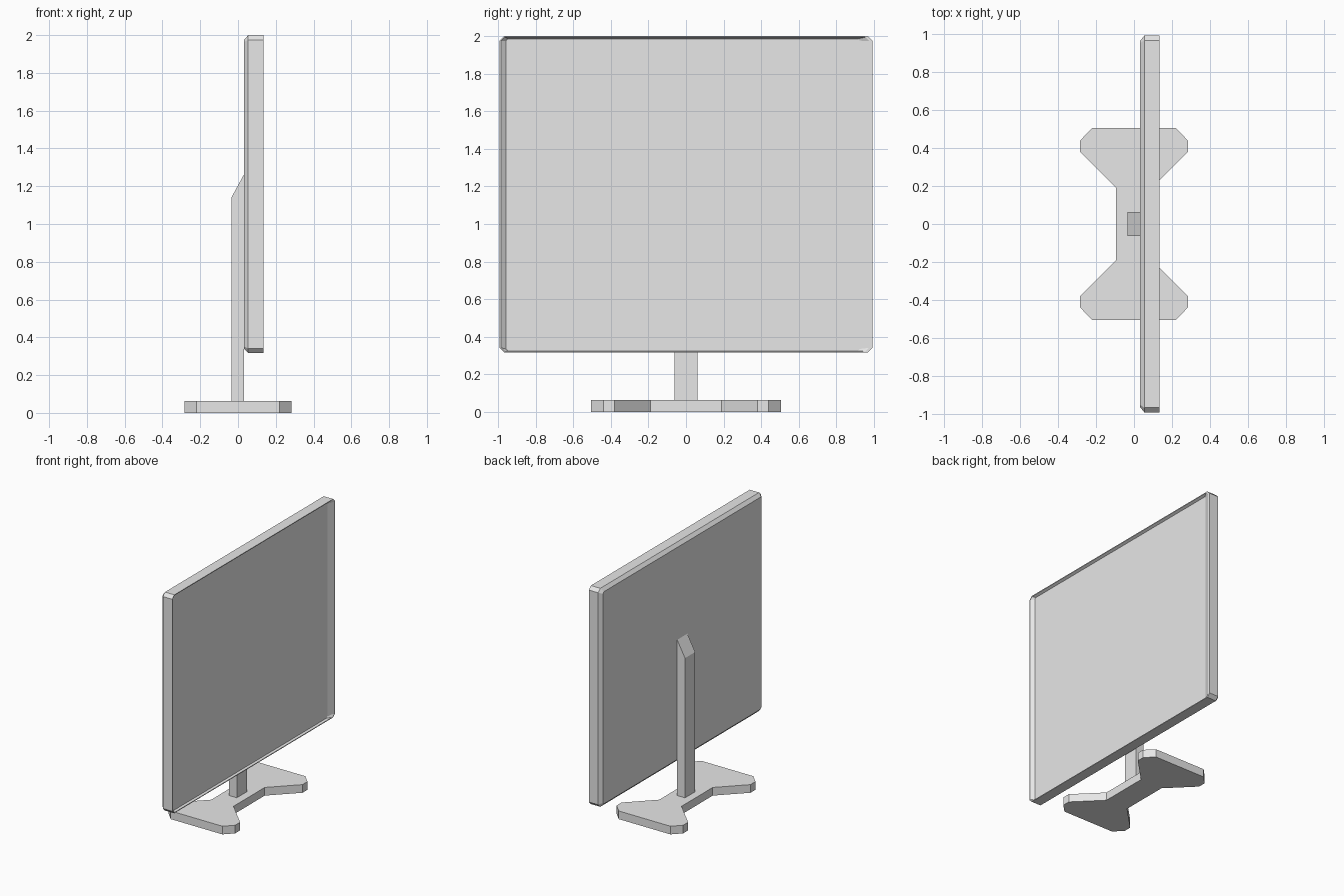
import bpy, bmesh

cube = bpy.data.objects.get("Cube")
if cube:
    bpy.data.objects.remove(cube, do_unlink=True)

grey = bpy.data.materials.new("plain_grey")
grey.use_nodes = True
grey.diffuse_color = (0.8, 0.8, 0.8, 1)
grey.node_tree.nodes["Principled BSDF"].inputs["Base Color"].default_value = (0.8, 0.8, 0.8, 1)


def loft(name, rings):
    """Join matching rings of points into one closed solid."""
    bm = bmesh.new()
    loops = [[bm.verts.new(p) for p in ring] for ring in rings]
    n = len(loops[0])
    for a, b in zip(loops, loops[1:]):
        for i in range(n):
            j = (i + 1) % n
            bm.faces.new((a[i], a[j], b[j], b[i]))
    bm.faces.new(loops[0])
    bm.faces.new(loops[-1])
    bmesh.ops.recalc_face_normals(bm, faces=bm.faces[:])
    mesh = bpy.data.meshes.new(name)
    bm.to_mesh(mesh)
    bm.free()
    mesh.materials.append(grey)
    obj = bpy.data.objects.new(name, mesh)
    bpy.context.collection.objects.link(obj)
    return obj


def cut_rectangle(x, y0, y1, z0, z1, c):
    """Upright rectangle with clipped corners at depth x."""
    return [(x, y, z) for y, z in (
        (y0 + c, z0), (y1 - c, z0), (y1, z0 + c), (y1, z1 - c),
        (y1 - c, z1), (y0 + c, z1), (y0, z1 - c), (y0, z0 + c))]


# Display: bevelled back edge, straight sides, thin rim and recessed screen
loft("display", [
    cut_rectangle(0.032, -0.965, 0.965, 0.34, 1.975, 0.012),
    cut_rectangle(0.054, -0.992, 0.992, 0.316, 2.0, 0.025),
    cut_rectangle(0.134, -0.992, 0.992, 0.316, 2.0, 0.025),
    cut_rectangle(0.134, -0.985, 0.975, 0.322, 1.994, 0.02),
    cut_rectangle(0.114, -0.957, 0.925, 0.325, 1.985, 0.01),
])

# Neck: upright bar with a sloping top behind the display
neck = [(-0.035, 0.06), (0.033, 0.06), (0.033, 1.265), (-0.035, 1.14)]
loft("neck", [[(x, y, z) for x, z in neck] for y in (-0.062, 0.062)])

# Base: butterfly-shaped foot, one quarter mirrored around
quarter = [(0.095, 0.19), (0.284, 0.38), (0.284, 0.44), (0.22, 0.505)]
half = quarter + [(-x, y) for x, y in reversed(quarter)]
outline = half + [(-x, -y) for x, y in half]
loft("base", [[(x, y, z) for x, y in outline] for z in (0, 0.063)])
